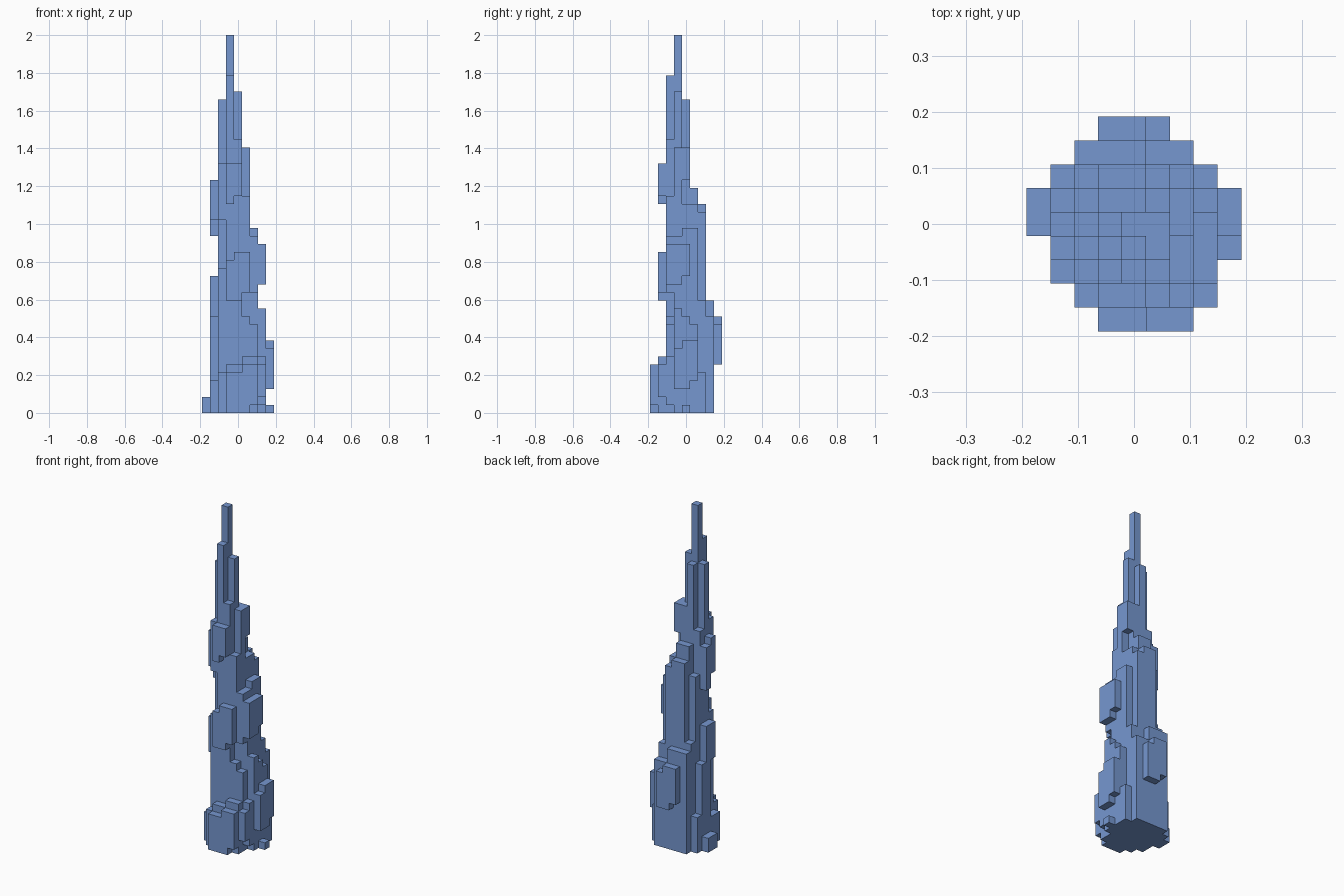
import bpy
import bmesh
from mathutils import Vector

# Remove the default object
default = bpy.data.objects.get("Cube")
if default:
    bpy.data.objects.remove(default, do_unlink=True)

CELL = 2 / 47          # edge of one block
GRID_CENTRE = 4.5      # middle of the nine-block-wide footprint

# Single stone colour
stone = bpy.data.materials.new("slate_blue_stone")
stone.use_nodes = True
colour = (0.18, 0.31, 0.63, 1.0)
stone.diffuse_color = colour
shader = next(n for n in stone.node_tree.nodes if n.type == "BSDF_PRINCIPLED")
shader.inputs["Base Color"].default_value = colour
shader.inputs["Roughness"].default_value = 0.9

# Blocks claimed by the parts: (x, y, z) -> part name
blocks = {}


def fill(part, x, y, bottom, top):
    """Claim an upright stack of blocks; x and y are inclusive ranges."""
    for i in range(x[0], x[1] + 1):
        for j in range(y[0], y[1] + 1):
            for k in range(bottom, top):
                blocks.setdefault((i, j, k), part)


def columns(part, row, start, heights):
    """Claim ground-standing columns side by side along one row."""
    for step, top in enumerate(heights):
        fill(part, (start + step, start + step), (row, row), 0, top)


# Central needle, a cross of tall columns
columns("spire_needle", 2, 3, (42, 34))
columns("spire_needle", 3, 2, (39, 47, 40))
columns("spire_needle", 4, 2, (30, 39, 33))

# Shoulders that wrap the needle
fill("upper_shoulder", (2, 2), (2, 2), 24, 31)
fill("upper_shoulder", (5, 5), (3, 3), 0, 33)
fill("upper_shoulder", (5, 5), (4, 4), 29, 33)
fill("upper_shoulder", (3, 4), (1, 1), 27, 31)
fill("upper_shoulder", (3, 3), (1, 1), 26, 31)
fill("upper_shoulder", (1, 1), (3, 3), 24, 29)
fill("upper_shoulder", (1, 1), (4, 4), 22, 28)

# Middle trunk
fill("middle_trunk", (2, 2), (2, 2), 0, 18)
fill("middle_trunk", (5, 5), (4, 4), 0, 26)
fill("middle_trunk", (5, 5), (2, 2), 15, 27)
fill("middle_trunk", (6, 6), (2, 2), 15, 22)
columns("middle_trunk", 2, 5, (12, 11))
columns("middle_trunk", 3, 6, (22,))
columns("middle_trunk", 4, 6, (23,))
columns("middle_trunk", 5, 2, (24, 28, 28, 26, 23))
columns("middle_trunk", 6, 2, (15, 26, 26, 25, 14))

# Ledges that hang from the trunk
fill("front_ledge", (3, 3), (1, 1), 14, 19)
fill("front_ledge", (4, 4), (1, 1), 14, 20)
fill("front_ledge", (5, 5), (1, 1), 15, 20)
fill("side_ledge", (7, 7), (2, 3), 16, 21)
fill("side_ledge", (7, 7), (4, 4), 17, 21)
fill("right_ledge", (1, 1), (3, 3), 12, 17)

# Foot columns, low ring around the trunk
columns("front_foot", 0, 3, (5, 5, 6))
fill("front_foot", (6, 6), (0, 0), 1, 6)
columns("front_foot", 1, 2, (5, 6, 6, 7, 7))
fill("front_foot", (7, 7), (1, 1), 2, 6)
columns("back_foot", 7, 2, (14, 14, 14, 12, 12))
for row, top in zip(range(2, 7), (4, 4, 17, 12, 5)):
    columns("right_foot", row, 1, (top,))
for row, top in zip(range(3, 7), (13, 12, 11, 5)):
    columns("left_foot", row, 7, (top,))
fill("left_foot", (7, 7), (2, 2), 1, 7)
fill("right_foot", (0, 0), (4, 5), 0, 2)
fill("left_foot", (8, 8), (4, 4), 0, 1)

# Low overhanging ledges
fill("low_side_ledge", (8, 8), (3, 3), 3, 8)
fill("low_side_ledge", (8, 8), (4, 4), 3, 9)
fill("low_side_ledge", (8, 8), (5, 5), 4, 9)
fill("low_back_ledge", (3, 3), (8, 8), 7, 12)
fill("low_back_ledge", (4, 4), (8, 8), 6, 12)
fill("low_back_ledge", (5, 5), (8, 8), 6, 11)


def exposed_faces(cell):
    """Yield the corner loops of the block sides that touch open air."""
    for axis in range(3):
        for side in (0, 1):
            beside = list(cell)
            beside[axis] += 2 * side - 1
            if tuple(beside) in blocks:
                continue
            u, v = (axis + 1) % 3, (axis + 2) % 3
            loop = []
            for du, dv in ((0, 0), (1, 0), (1, 1), (0, 1)):
                corner = list(cell)
                corner[axis] += side
                corner[u] += du
                corner[v] += dv
                loop.append(tuple(corner))
            yield loop if side else loop[::-1]


def build(part):
    """Make one flat-shaded shell from the open sides of a part."""
    bm = bmesh.new()
    corners = {}
    shift = Vector((GRID_CENTRE, GRID_CENTRE, 0))
    for cell in [c for c, owner in blocks.items() if owner == part]:
        for loop in exposed_faces(cell):
            for p in loop:
                if p not in corners:
                    corners[p] = bm.verts.new((Vector(p) - shift) * CELL)
            bm.faces.new([corners[p] for p in loop])
    # Merge flat neighbouring block sides into large faces
    bmesh.ops.dissolve_limit(bm, angle_limit=0.01, verts=bm.verts, edges=bm.edges)
    mesh = bpy.data.meshes.new(part)
    bm.to_mesh(mesh)
    bm.free()
    mesh.materials.append(stone)
    bpy.context.scene.collection.objects.link(bpy.data.objects.new(part, mesh))


for name in sorted(set(blocks.values())):
    build(name)
